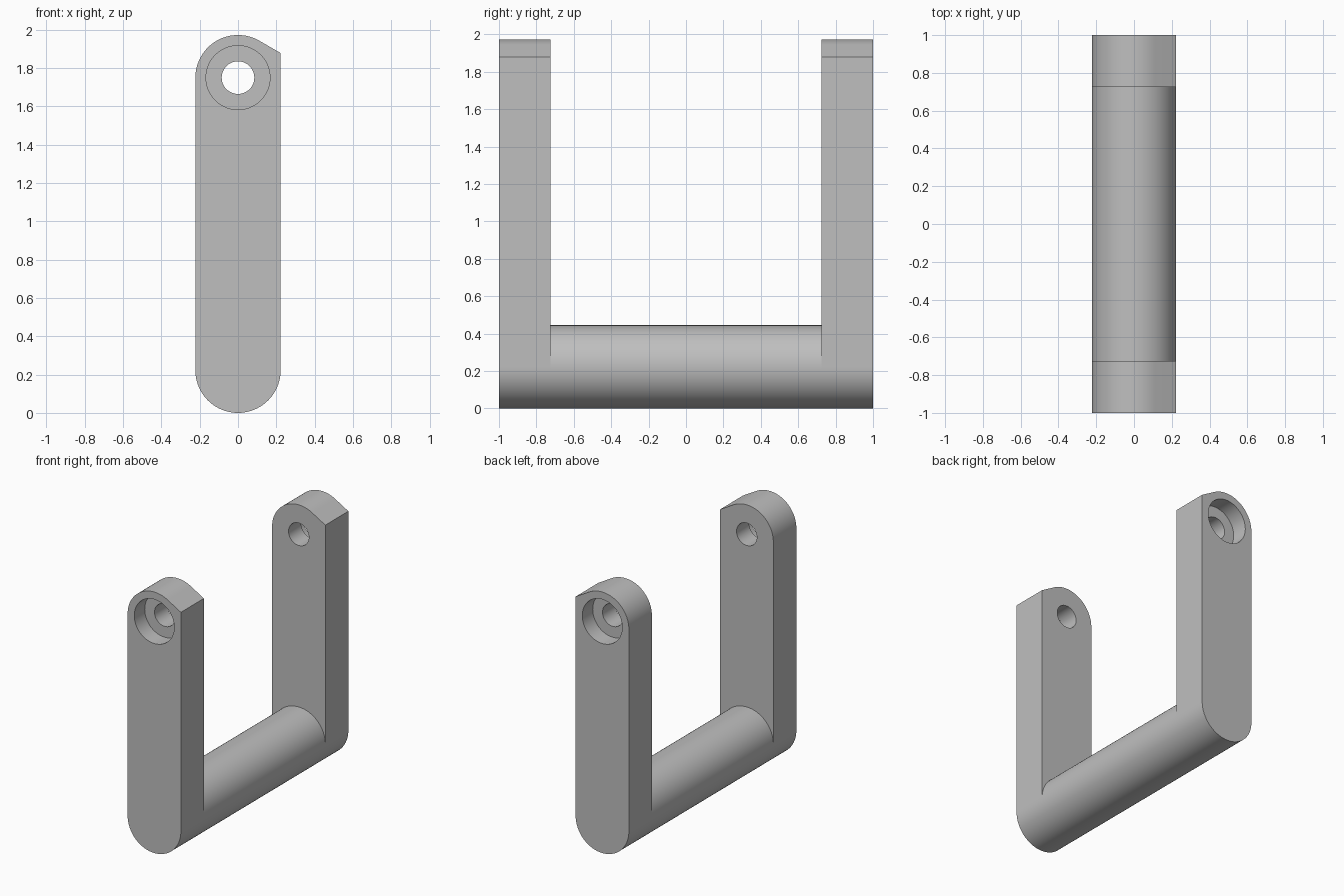
import bpy
import bmesh
from math import sin, cos, pi, radians
from mathutils import Matrix

if "Cube" in bpy.data.objects:
    bpy.data.objects.remove(bpy.data.objects["Cube"])

RADIUS = 0.2225            # half width of arms and radius of the crossbar
PIVOT_Z = 1.75             # height of the bolt holes
OUTER, INNER = 1.0, 0.725  # outer and inner arm faces along y
RECESS = 0.125             # depth of the counterbore

grey = bpy.data.materials.new("plain_grey")
grey.use_nodes = True
colour = (0.52, 0.52, 0.52, 1)
grey.diffuse_color = colour
grey.node_tree.nodes["Principled BSDF"].inputs["Base Color"].default_value = colour


def finish(name, bm):
    bmesh.ops.recalc_face_normals(bm, faces=bm.faces)
    mesh = bpy.data.meshes.new(name)
    bm.to_mesh(mesh)
    bm.free()
    mesh.materials.append(grey)
    obj = bpy.data.objects.new(name, mesh)
    bpy.context.collection.objects.link(obj)
    return obj


def select_only(obj):
    bpy.ops.object.select_all(action='DESELECT')
    obj.select_set(True)
    bpy.context.view_layer.objects.active = obj


def smooth(obj):
    select_only(obj)
    bpy.ops.object.shade_smooth_by_angle(angle=radians(30))


def rod(name, radius, y0, y1, z):
    bm = bmesh.new()
    place = Matrix.Translation((0, (y0 + y1) / 2, z)) @ Matrix.Rotation(pi / 2, 4, 'X')
    bmesh.ops.create_cone(bm, cap_ends=True, segments=96, radius1=radius,
                          radius2=radius, depth=abs(y1 - y0), matrix=place)
    return finish(name, bm)


def arc(z, start, end, steps):
    angles = [radians(start + (end - start) * i / steps) for i in range(steps + 1)]
    return [(RADIUS * cos(a), z + RADIUS * sin(a)) for a in angles]


def arm(name, side):
    # Round foot, round head on one side, tangent slope to a corner on the other
    outline = arc(RADIUS, 180, 360, 48)
    outline.append((RADIUS, PIVOT_Z + RADIUS * math_corner))
    outline += arc(PIVOT_Z, 60, 180, 32)
    bm = bmesh.new()
    face = bm.faces.new([bm.verts.new((x, side * OUTER, z)) for x, z in outline])
    grown = bmesh.ops.extrude_face_region(bm, geom=[face], use_keep_orig=True)
    verts = [v for v in grown["geom"] if isinstance(v, bmesh.types.BMVert)]
    bmesh.ops.translate(bm, verts=verts, vec=(0, side * (INNER - OUTER), 0))
    obj = finish(name, bm)

    # Counterbore from outside, then the through hole
    cuts = [(0.167, OUTER + 0.1, OUTER - RECESS), (0.085, OUTER + 0.1, INNER - 0.1)]
    for radius, a, b in cuts:
        cutter = rod("hole_cutter", radius, side * a, side * b, PIVOT_Z)
        cutter.hide_render = True
        mod = obj.modifiers.new("hole", 'BOOLEAN')
        mod.operation = 'DIFFERENCE'
        mod.solver = 'EXACT'
        mod.object = cutter
        select_only(obj)
        bpy.ops.object.modifier_apply(modifier=mod.name)
        bpy.data.objects.remove(cutter)
    smooth(obj)


# Height of the corner above the pivot for a slope tangent at 60 degrees
math_corner = (1 - cos(pi / 3)) / sin(pi / 3)

arm("front_arm", -1)
arm("back_arm", 1)
smooth(rod("crossbar", RADIUS, -INNER, INNER, RADIUS))
